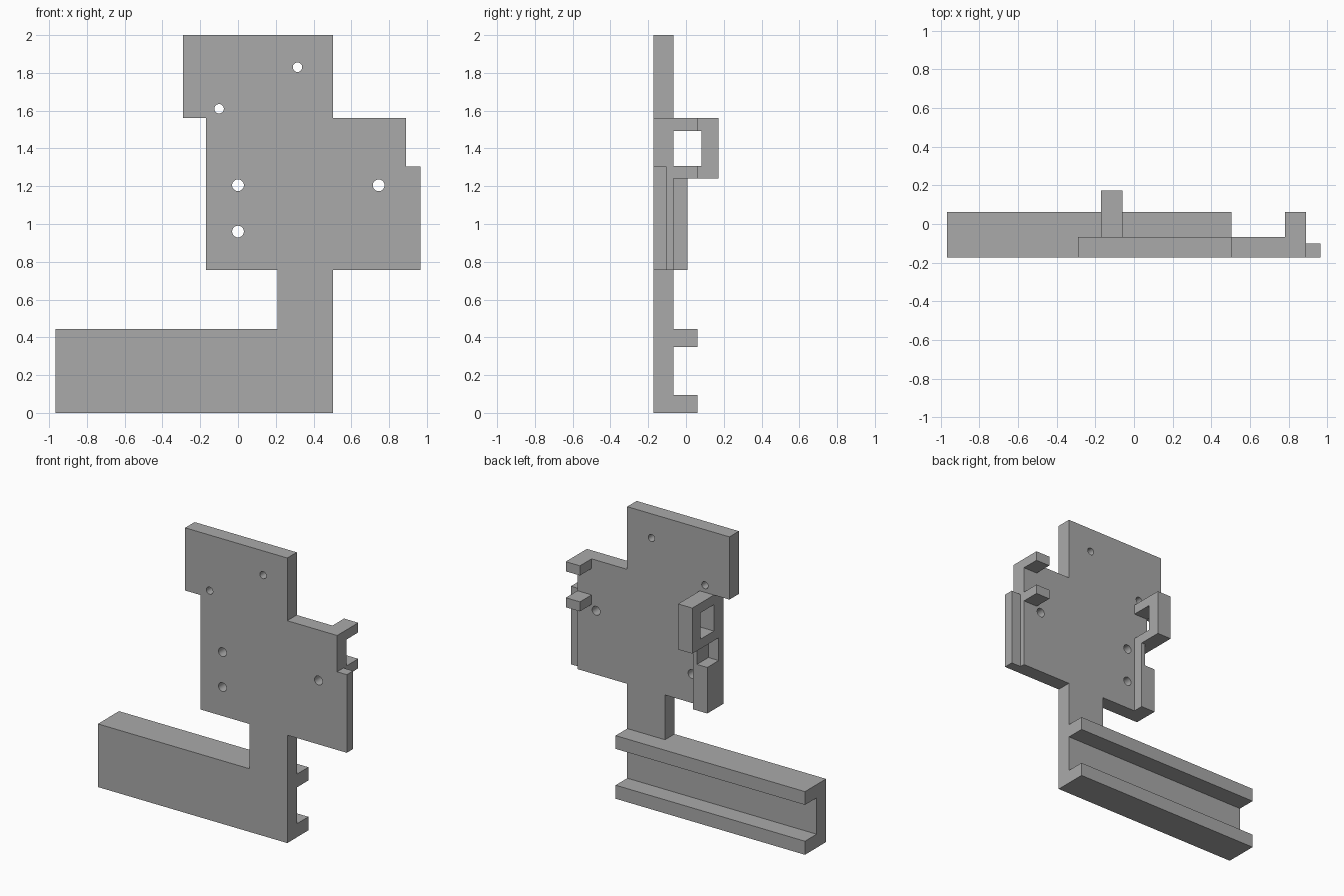
import bpy
import bmesh
import math
from mathutils import Vector, Matrix

if "Cube" in bpy.data.objects:
    bpy.data.objects.remove(bpy.data.objects["Cube"], do_unlink=True)

grey = bpy.data.materials.new("plain grey")
grey.use_nodes = True
grey.diffuse_color = (0.4, 0.4, 0.4, 1)
grey.node_tree.nodes["Principled BSDF"].inputs["Base Color"].default_value = (0.4, 0.4, 0.4, 1)

FRONT, BACK, LIP = -0.172, -0.067, 0.062


def finish(name, bm):
    bmesh.ops.recalc_face_normals(bm, faces=bm.faces)
    mesh = bpy.data.meshes.new(name)
    bm.to_mesh(mesh)
    bm.free()
    mesh.materials.append(grey)
    obj = bpy.data.objects.new(name, mesh)
    bpy.context.collection.objects.link(obj)
    return obj


def extrude(name, points, axis, start, end):
    """Extrude an xz profile along y, or a yz profile along x."""
    bm = bmesh.new()
    if axis == "y":
        corners = [(a, start, b) for a, b in points]
        step = Vector((0, end - start, 0))
    else:
        corners = [(start, a, b) for a, b in points]
        step = Vector((end - start, 0, 0))
    face = bm.faces.new([bm.verts.new(c) for c in corners])
    grown = bmesh.ops.extrude_face_region(bm, geom=[face])["geom"]
    bmesh.ops.translate(bm, vec=step, verts=[v for v in grown if isinstance(v, bmesh.types.BMVert)])
    return finish(name, bm)


def box(name, x, y, z):
    profile = [(x[0], z[0]), (x[1], z[0]), (x[1], z[1]), (x[0], z[1])]
    return extrude(name, profile, "y", *y)


def cut(target, cutter):
    mod = target.modifiers.new("cut", "BOOLEAN")
    mod.operation = "DIFFERENCE"
    mod.solver = "EXACT"
    mod.object = cutter
    cutter.hide_render = True
    bpy.context.view_layer.objects.active = target
    bpy.ops.object.modifier_apply(modifier=mod.name)
    bpy.data.objects.remove(cutter, do_unlink=True)


# Main plate with its stepped outline
plate = extrude("main_plate", [
    (-0.967, 0), (0.503, 0), (0.503, 0.757), (0.89, 0.757), (0.89, 1.56),
    (0.503, 1.56), (0.503, 2), (-0.29, 2), (-0.29, 1.56), (-0.17, 1.56),
    (-0.17, 0.757), (0.21, 0.757), (0.21, 0.443), (-0.967, 0.443),
], "y", FRONT, BACK)

# Screw holes
bm = bmesh.new()
for x, z, radius in [(-0.1, 1.61, 0.025), (0.315, 1.83, 0.025),
                     (0, 1.205, 0.031), (0, 0.96, 0.031), (0.745, 1.205, 0.031)]:
    place = Matrix.Translation((x, FRONT, z)) @ Matrix.Rotation(math.pi / 2, 4, "X")
    bmesh.ops.create_cone(bm, cap_ends=True, segments=32, radius1=radius,
                          radius2=radius, depth=0.5, matrix=place)
cut(plate, finish("hole_cutter", bm))

# Small pocket in the plate edge, continuing the notch of the guide block
cut(plate, box("pocket_cutter", (-0.3, -0.09), (-0.12, 0.1), (1.08, 1.24)))

# Rail flanges behind the foot of the plate
for name, z in [("lower_flange", (0, 0.095)), ("upper_flange", (0.35, 0.443))]:
    box(name, (-0.967, 0.503), (BACK, LIP), z)

# Short tabs on the left edge
for name, z in [("lower_tab", (1.24, 1.307)), ("upper_tab", (1.492, 1.56))]:
    box(name, (0.78, 0.89), (BACK, LIP), z)

# Thin strip along the left edge
box("edge_strip", (0.89, 0.965), (FRONT, -0.102), (0.757, 1.305))

# Square loop on the right edge
extrude("strap_loop", [
    (BACK, 1.24), (0.173, 1.24), (0.173, 1.56), (BACK, 1.56),
    (BACK, 1.492), (0.082, 1.492), (0.082, 1.307), (BACK, 1.307),
], "x", -0.17, -0.06)

# Guide block under the loop, notched on its outer side
extrude("guide_block", [
    (-0.17, 0.757), (-0.06, 0.757), (-0.06, 1.24),
    (-0.09, 1.24), (-0.09, 1.08), (-0.17, 1.08),
], "y", BACK, 0.007)

# Smooth hole walls, sharp edges elsewhere
bpy.ops.object.select_all(action="DESELECT")
plate.select_set(True)
bpy.context.view_layer.objects.active = plate
bpy.ops.object.shade_smooth_by_angle(angle=math.radians(30))
